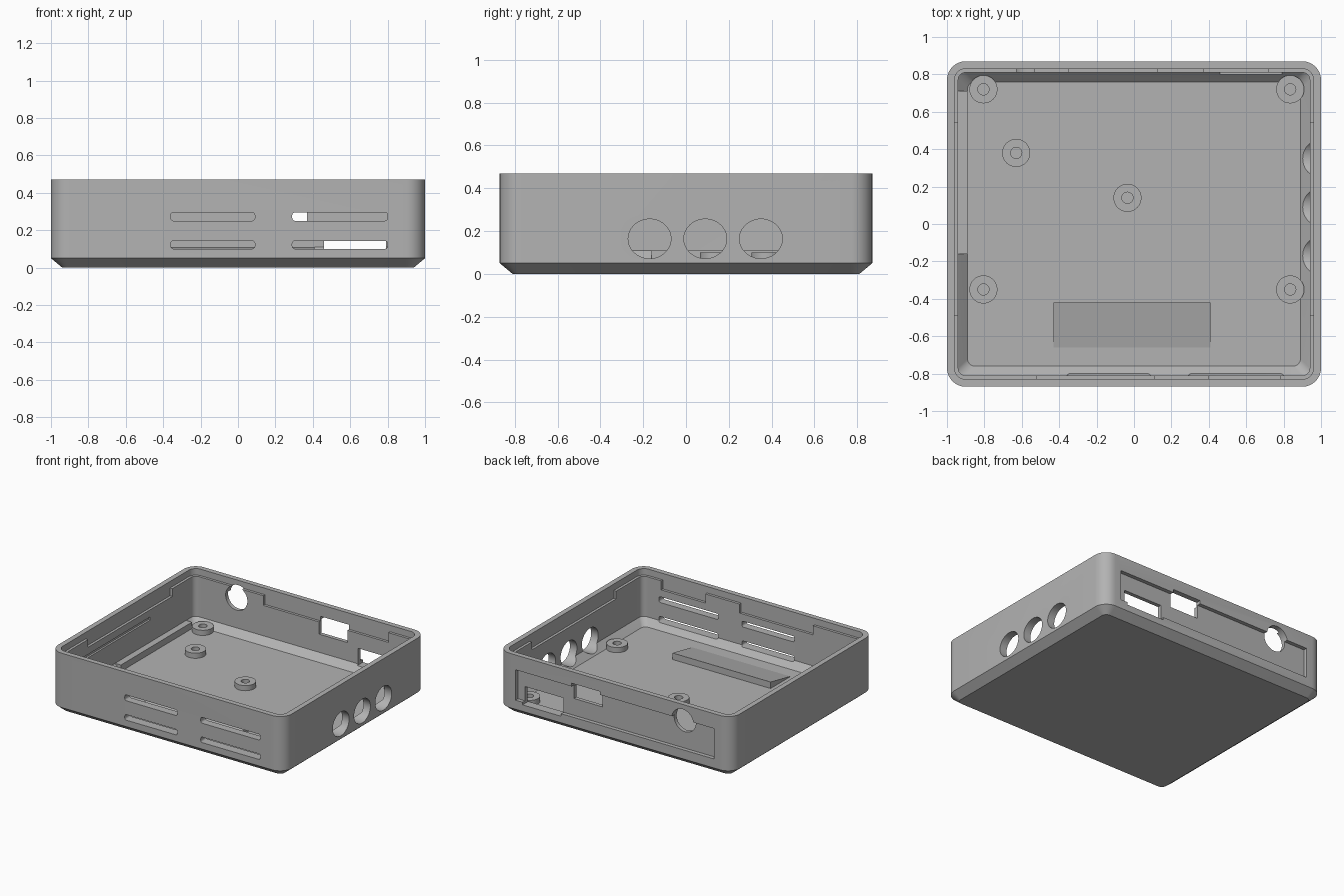
import bpy, bmesh, math
from mathutils import Vector

cube = bpy.data.objects.get("Cube")
if cube:
    bpy.data.objects.remove(cube, do_unlink=True)

grey = bpy.data.materials.new("mid_grey")
grey.use_nodes = True
COLOUR = (0.45, 0.45, 0.45, 1)
grey.diffuse_color = COLOUR
grey.node_tree.nodes["Principled BSDF"].inputs["Base Color"].default_value = COLOUR


def make_object(name, bm):
    bmesh.ops.recalc_face_normals(bm, faces=bm.faces)
    mesh = bpy.data.meshes.new(name)
    bm.to_mesh(mesh)
    bm.free()
    obj = bpy.data.objects.new(name, mesh)
    bpy.context.collection.objects.link(obj)
    mesh.materials.append(grey)
    return obj


def select_only(obj):
    bpy.ops.object.select_all(action='DESELECT')
    obj.select_set(True)
    bpy.context.view_layer.objects.active = obj


def smooth(obj):
    select_only(obj)
    bpy.ops.object.shade_smooth_by_angle(angle=math.radians(30))


def rounded_ring(hx, hy, r, z, steps=8):
    """Points of a rounded rectangle at height z."""
    pts = []
    for quarter, (sx, sy) in enumerate([(1, 1), (-1, 1), (-1, -1), (1, -1)]):
        for i in range(steps + 1):
            a = (quarter + i / steps) * math.pi / 2
            pts.append((sx * (hx - r) + r * math.cos(a), sy * (hy - r) + r * math.sin(a), z))
    return pts


def loft(name, rings):
    """Skin a stack of equal rings and cap both ends."""
    bm = bmesh.new()
    loops = [[bm.verts.new(p) for p in ring] for ring in rings]
    for a, b in zip(loops, loops[1:]):
        n = len(a)
        for i in range(n):
            j = (i + 1) % n
            bm.faces.new((a[i], a[j], b[j], b[i]))
    bm.faces.new(loops[0])
    bm.faces.new(loops[-1])
    return make_object(name, bm)


def box(name, x, y, z, round_axis=None, r=0.015):
    """Box from (low, high) ranges, optionally with its edges along one axis rounded."""
    bm = bmesh.new()
    bmesh.ops.create_cube(bm, size=1)
    for v in bm.verts:
        v.co = Vector([lo + (c + 0.5) * (hi - lo) for c, (lo, hi) in zip(v.co, (x, y, z))])
    if round_axis is not None:
        edges = [e for e in bm.edges
                 if abs((e.verts[0].co - e.verts[1].co).normalized()[round_axis]) > 0.9]
        bmesh.ops.bevel(bm, geom=edges, offset=r, segments=4, profile=0.5, affect='EDGES')
    return make_object(name, bm)


def cylinder(name, centre, rotation, radius, length, squash=1):
    bpy.ops.mesh.primitive_cylinder_add(vertices=48, radius=radius, depth=length,
                                        location=centre, rotation=rotation)
    obj = bpy.context.object
    obj.name = name
    if squash != 1:
        obj.scale.x = squash
    return obj


def cut(target, cutter):
    cutter.hide_render = True
    mod = target.modifiers.new("cut", 'BOOLEAN')
    mod.operation, mod.solver, mod.object = 'DIFFERENCE', 'EXACT', cutter
    select_only(target)
    bpy.ops.object.modifier_apply(modifier=mod.name)
    bpy.data.objects.remove(cutter, do_unlink=True)


# Tray shell: chamfered base, walls, stepped rim, chamfered inner floor
FLOOR = 0.06
profile = [(0.06, 0), (0, 0.05), (0, 0.47), (0.04, 0.47), (0.04, 0.42),
           (0.06, 0.42), (0.06, 0.11), (0.11, FLOOR)]
shell = loft("case_shell", [rounded_ring(1 - d, 0.87 - d, max(0.1 - d, 0.04), z)
                            for d, z in profile])

# Front ventilation slots
for xs in [(-0.36, 0.09), (0.29, 0.80)]:
    for zs in [(0.10, 0.143), (0.25, 0.295)]:
        cut(shell, box("slot_cutter", xs, (-1, -0.75), zs, round_axis=1))

# Round sockets in the side
for y in (-0.17, 0.09, 0.35):
    cut(shell, cylinder("socket_cutter", (0.97, y, 0.164), (0, math.pi / 2, 0), 0.1, 0.2, 0.92))

# Rear panel recess, its ports and round opening
cut(shell, box("recess_cutter", (-0.85, 0.85), (0.84, 1), (0.12, 0.355)))
cut(shell, box("tall_port_cutter", (0.125, 0.37), (0.75, 1), (0.25, 0.38)))
cut(shell, box("wide_port_cutter", (0.46, 0.79), (0.75, 1), (0.10, 0.23)))
cut(shell, cylinder("jack_cutter", (-0.58, 0.87, 0.34), (math.pi / 2, 0, 0), 0.093, 0.3))

# Deeper notches in the inner step of the rim
for xs in [(0.40, 0.78), (-0.52, 0.11)]:
    cut(shell, box("front_notch_cutter", xs, (-0.83, -0.75), (0.35, 0.6)))
cut(shell, box("rear_notch_cutter", (-0.35, 0.72), (0.75, 0.83), (0.345, 0.6)))
for xs in [(-0.96, -0.85), (0.85, 0.96)]:
    cut(shell, box("side_notch_cutter", xs, (-0.49, 0.54), (0.36, 0.6)))
cut(shell, box("side_groove_cutter", (-0.955, -0.85), (-0.59, 0.27), (0.28, 0.305)))
smooth(shell)

# Side rail on the floor
box("side_rail", (-0.95, -0.89), (-0.16, 0.71), (0.05, 0.11))

# Wedge on the floor near the front
wedge = box("floor_wedge", (-0.43, 0.41), (-0.66, -0.42), (0.055, 0.11))
for v in wedge.data.vertices:
    if v.co.y < -0.6 and v.co.z > 0.1:
        v.co.z = FLOOR + 0.002


# Screw bosses with blind holes
def circle(x, y, r, z, n=32):
    return [(x + r * math.cos(i * math.tau / n), y + r * math.sin(i * math.tau / n), z)
            for i in range(n)]


for i, (x, y) in enumerate([(-0.805, 0.72), (0.835, 0.72), (-0.63, 0.38),
                            (-0.035, 0.14), (-0.805, -0.35), (0.835, -0.35)]):
    smooth(loft(f"screw_boss_{i + 1}", [circle(x, y, r, z) for r, z in
                                        [(0.075, 0.05), (0.075, 0.1), (0.03, 0.1), (0.03, 0.065)]]))
